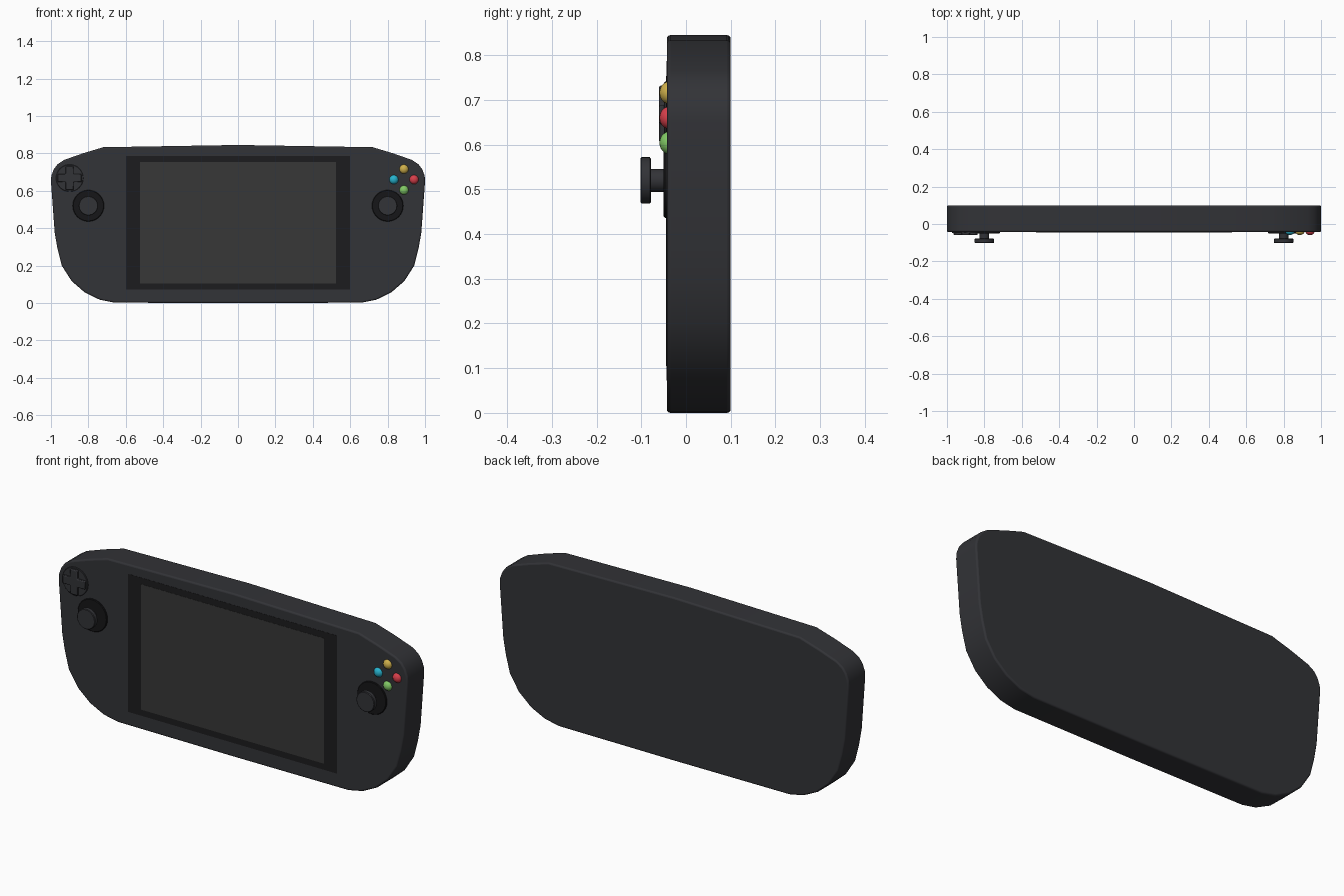
import bpy, bmesh, math
from mathutils import Matrix

if "Cube" in bpy.data.objects:
    bpy.data.objects.remove(bpy.data.objects["Cube"])


def mat(name, rgb):
    m = bpy.data.materials.new(name)
    m.diffuse_color = (*rgb, 1)
    m.use_nodes = True
    m.node_tree.nodes["Principled BSDF"].inputs["Base Color"].default_value = m.diffuse_color
    return m


SHELL = mat("shell_grey", (0.032, 0.033, 0.038))
BLACK = mat("black", (0.008, 0.008, 0.009))
BEZEL = mat("bezel_black", (0.012, 0.012, 0.013))
GLASS = mat("screen_grey", (0.038, 0.038, 0.038))
FRONT = -0.043


def finish(name, bm, material, bevel=0.0, segments=2, angle=40):
    bmesh.ops.recalc_face_normals(bm, faces=bm.faces)
    me = bpy.data.meshes.new(name)
    bm.to_mesh(me)
    bm.free()
    ob = bpy.data.objects.new(name, me)
    bpy.context.collection.objects.link(ob)
    me.materials.append(material)
    if bevel:
        b = ob.modifiers.new("bevel", 'BEVEL')
        b.width, b.segments = bevel, segments
        b.limit_method, b.angle_limit = 'ANGLE', math.radians(50)
    bpy.ops.object.select_all(action='DESELECT')
    ob.select_set(True)
    bpy.context.view_layer.objects.active = ob
    bpy.ops.object.shade_smooth_by_angle(angle=math.radians(angle))
    return ob


def prism(name, pts, y0, y1, material, **kw):
    # outline in x/z, extruded along y
    bm = bmesh.new()
    face = bm.faces.new([bm.verts.new((x, y0, z)) for x, z in pts])
    ext = bmesh.ops.extrude_face_region(bm, geom=[face])
    for v in ext["geom"]:
        if isinstance(v, bmesh.types.BMVert):
            v.co.y = y1
    return finish(name, bm, material, **kw)


def rect(x0, x1, z0, z1):
    return [(x0, z0), (x1, z0), (x1, z1), (x0, z1)]


def lathe(name, x, z, profile, material, n=32, angle=35):
    # (radius, y) profile turned about the y axis
    bm = bmesh.new()
    rings = [[bm.verts.new((x + r * math.cos(2 * math.pi * i / n), y,
                            z + r * math.sin(2 * math.pi * i / n)))
              for i in range(n)] for r, y in profile]
    for a, b in zip(rings, rings[1:]):
        for i in range(n):
            j = (i + 1) % n
            bm.faces.new((a[i], a[j], b[j], b[i]))
    bm.faces.new(rings[0])
    bm.faces.new(rings[-1])
    return finish(name, bm, material, angle=angle)


# Shell: half outline, mirrored
half = [(0.66, 0.002), (0.74, 0.018), (0.82, 0.057), (0.89, 0.118),
        (0.942, 0.20), (0.965, 0.29), (0.98, 0.375), (1.0, 0.65),
        (0.998, 0.68), (0.985, 0.715), (0.965, 0.742), (0.93, 0.765),
        (0.83, 0.80), (0.72, 0.833)]
outline = [(0, 0)] + half + [(0, 0.845)] + [(-x, z) for x, z in reversed(half)]
prism("shell", outline, FRONT, 0.10, SHELL, bevel=0.008, segments=3)

# Screen and bezel, nearly flush with the front
prism("screen_bezel", rect(-0.598, 0.598, 0.073, 0.787), FRONT - 0.001, 0.0, BEZEL)
prism("screen", rect(-0.523, 0.523, 0.105, 0.754), FRONT - 0.002, 0.0, GLASS)

# Thumbsticks
for side, x in (("left", -0.8), ("right", 0.8)):
    z = 0.52
    lathe(side + "_stick_base", x, z,
          [(0.084, 0), (0.084, -0.047), (0.081, -0.05)], BLACK)
    lathe(side + "_stick", x, z,
          [(0.026, 0), (0.026, -0.078), (0.048, -0.078), (0.052, -0.081),
           (0.052, -0.099), (0.049, -0.102)], SHELL)

# Directional pad: disc plus cross
dx, dz = -0.9, 0.668
lathe("dpad_disc", dx, dz, [(0.073, 0), (0.073, -0.047), (0.071, -0.049)], SHELL)
a, w = 0.064, 0.021
cross = [(-w, -a), (w, -a), (w, -w), (a, -w), (a, w), (w, w),
         (w, a), (-w, a), (-w, w), (-a, w), (-a, -w), (-w, -w)]
prism("dpad_cross", [(dx + x, dz + z) for x, z in cross], -0.06, -0.03,
      SHELL, bevel=0.004)

# Action buttons: domes
for name, ox, oz, rgb in (("yellow", 0, 0.056, (0.62, 0.43, 0.07)),
                          ("red", 0.054, 0, (0.68, 0.05, 0.07)),
                          ("blue", -0.054, 0, (0.02, 0.45, 0.62)),
                          ("green", 0, -0.056, (0.22, 0.58, 0.13))):
    bm = bmesh.new()
    bmesh.ops.create_uvsphere(bm, u_segments=24, v_segments=14, radius=0.025)
    bm.transform(Matrix.Translation((0.887 + ox, -0.038, 0.66 + oz))
                 @ Matrix.Diagonal((1, 0.85, 1, 1)))
    finish(name + "_button", bm, mat(name, rgb), angle=60)
